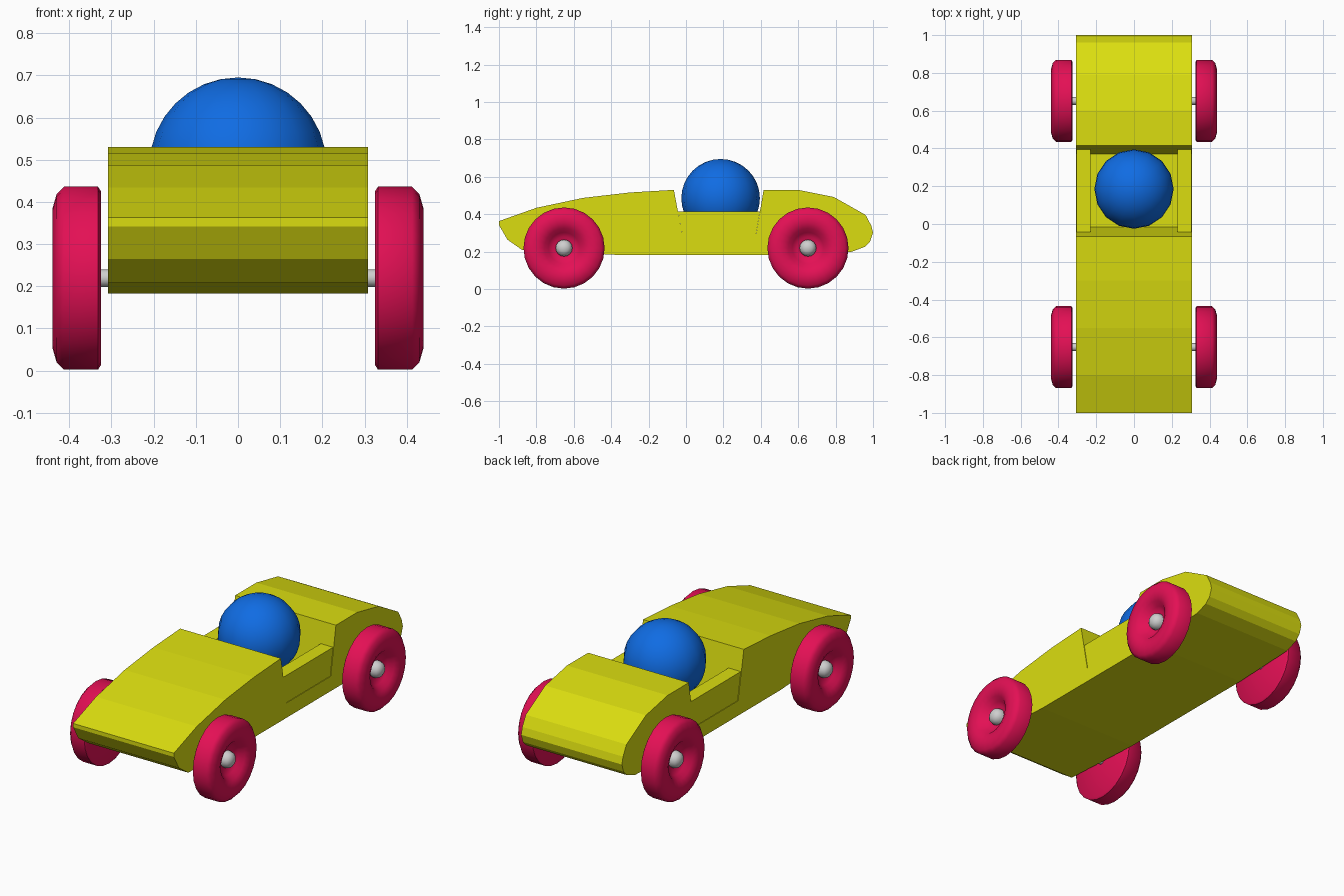
import bpy, bmesh
from math import radians
from mathutils import Matrix, Vector

cube = bpy.data.objects.get("Cube")
if cube:
    bpy.data.objects.remove(cube, do_unlink=True)


def material(name, rgb):
    mat = bpy.data.materials.new(name)
    mat.use_nodes = True
    mat.diffuse_color = (*rgb, 1)
    mat.node_tree.nodes["Principled BSDF"].inputs["Base Color"].default_value = (*rgb, 1)
    return mat


YELLOW = material("yellow paint", (0.71, 0.73, 0.005))
BLUE = material("blue paint", (0.005, 0.15, 0.77))
RED = material("crimson rubber", (0.77, 0.005, 0.09))
GREY = material("light grey metal", (0.62, 0.62, 0.62))


def finish(name, bm, mat, smooth=None):
    bmesh.ops.recalc_face_normals(bm, faces=bm.faces)
    mesh = bpy.data.meshes.new(name)
    bm.to_mesh(mesh)
    bm.free()
    mesh.materials.append(mat)
    obj = bpy.data.objects.new(name, mesh)
    bpy.context.collection.objects.link(obj)
    if smooth:
        bpy.ops.object.select_all(action="DESELECT")
        obj.select_set(True)
        bpy.context.view_layer.objects.active = obj
        bpy.ops.object.shade_smooth_by_angle(angle=radians(smooth))
    return obj


def extrude_profile(name, profile, x0, x1, mat):
    """Extrude a side outline of (y, z) points from x0 to x1."""
    bm = bmesh.new()
    face = bm.faces.new([bm.verts.new((x0, y, z)) for y, z in profile])
    new = bmesh.ops.extrude_face_region(bm, geom=[face])["geom"]
    verts = [v for v in new if isinstance(v, bmesh.types.BMVert)]
    bmesh.ops.translate(bm, verts=verts, vec=(x1 - x0, 0, 0))
    return finish(name, bm, mat)


def lathe_x(name, profile, centre, side, steps, mat, smooth):
    """Spin (x, radius) points about a sideways axis through centre."""
    bm = bmesh.new()
    verts = [bm.verts.new((side * x, centre[0], centre[1] + r)) for x, r in profile]
    edges = [bm.edges.new(pair) for pair in zip(verts, verts[1:])]
    bmesh.ops.spin(bm, geom=verts + edges, cent=Vector((0, *centre)), axis=(1, 0, 0),
                   angle=radians(360), steps=steps)
    bmesh.ops.remove_doubles(bm, verts=bm.verts, dist=0.0005)
    return finish(name, bm, mat, smooth)


# Wedge body with the cockpit notch in its outline
HALF = 0.308
outline = [
    (-1, 0.342), (-1, 0.363), (-0.8, 0.434), (-0.55, 0.487), (-0.3, 0.516), (-0.065, 0.53),
    (-0.015, 0.265), (0.37, 0.265), (0.415, 0.53),
    (0.6, 0.53), (0.79, 0.492), (0.96, 0.396), (0.99, 0.34), (1, 0.3),
    (0.985, 0.255), (0.955, 0.225), (0.885, 0.199), (0.5, 0.183),
    (-0.38, 0.183), (-0.875, 0.208), (-0.955, 0.264),
]
extrude_profile("body", outline, -HALF, HALF, YELLOW)

# Low cockpit side walls, set just inside the body sides
wall = [(-0.015, 0.265), (0.37, 0.265), (0.395, 0.415), (-0.043, 0.415)]
for side, label in ((1, "left"), (-1, "right")):
    extrude_profile(label + "_cockpit_wall", wall, side * 0.23, side * 0.305, YELLOW)

# Driver ball
bm = bmesh.new()
bmesh.ops.create_uvsphere(bm, u_segments=16, v_segments=16, radius=0.21,
                          matrix=Matrix.Translation((0, 0.185, 0.485)))
finish("driver_ball", bm, BLUE, 60)

# Wheels, axles and domed hub pins
tyre = [(0.325, 0.02), (0.325, 0.206), (0.332, 0.217), (0.413, 0.217), (0.43, 0.2),
        (0.44, 0.165), (0.438, 0.135), (0.425, 0.105), (0.4, 0.083), (0.385, 0.06), (0.38, 0.02)]
pin = [(0.37, 0.045), (0.395, 0.045), (0.415, 0.038), (0.427, 0.022), (0.431, 0)]
for y, end in ((-0.652, "front"), (0.652, "rear")):
    hub = (y, 0.219)
    lathe_x(end + "_axle", [(-0.38, 0), (-0.38, 0.021), (0.38, 0.021), (0.38, 0)],
            hub, 1, 16, GREY, 40)
    for side, label in ((1, "left"), (-1, "right")):
        lathe_x(f"{end}_{label}_wheel", tyre, hub, side, 24, RED, 50)
        lathe_x(f"{end}_{label}_hub_pin", pin, hub, side, 16, GREY, 50)
